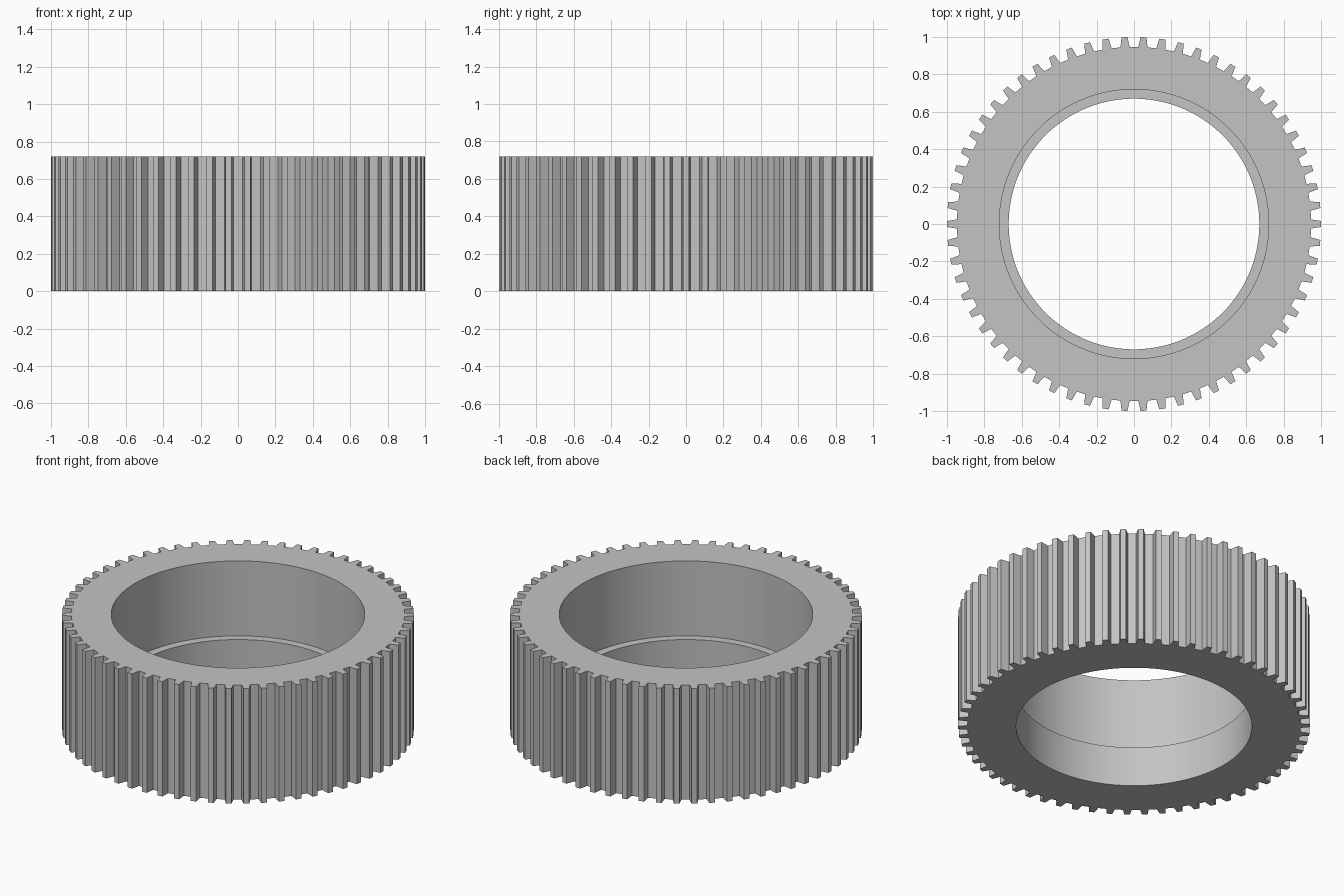
import bpy
import bmesh
import math

cube = bpy.data.objects.get("Cube")
if cube:
    bpy.data.objects.remove(cube, do_unlink=True)

TEETH = 62
HEIGHT = 0.72
LEDGE_Z = 0.25
BORE_R = 0.72
LIP_R = 0.67

# Half of one tooth: (angle from tooth centre, radius), root to tip
FLANK = [(0.026, 0.947), (0.021, 0.972), (0.016, 1.0)]
TOOTH = [(-a, r) for a, r in FLANK] + [(a, r) for a, r in reversed(FLANK)]

# Closed toothed outline as (angle, radius)
outline = [(math.tau * i / TEETH + a, r) for i in range(TEETH) for a, r in TOOTH]

bm = bmesh.new()


def ring(z, radius=None):
    """Loop of vertices: toothed outline, or a circle if a radius is given."""
    return [bm.verts.new(((radius or r) * math.cos(a), (radius or r) * math.sin(a), z))
            for a, r in outline]


# Section around the gear: toothed wall, top face, bore, ledge, lip, bottom face
section = [
    ring(0), ring(HEIGHT),
    ring(HEIGHT, BORE_R), ring(LEDGE_Z, BORE_R),
    ring(LEDGE_Z, LIP_R), ring(0, LIP_R),
]
count = len(outline)
for k, low in enumerate(section):
    high = section[(k + 1) % len(section)]
    for i in range(count):
        j = (i + 1) % count
        bm.faces.new((low[i], low[j], high[j], high[i]))
bmesh.ops.recalc_face_normals(bm, faces=bm.faces)

mesh = bpy.data.meshes.new("gear_ring")
bm.to_mesh(mesh)
bm.free()
gear = bpy.data.objects.new("gear_ring", mesh)
bpy.context.collection.objects.link(gear)

# Plain grey metal
grey = bpy.data.materials.new("grey")
grey.use_nodes = True
colour = (0.55, 0.55, 0.55, 1)
grey.diffuse_color = colour
grey.node_tree.nodes["Principled BSDF"].inputs["Base Color"].default_value = colour
mesh.materials.append(grey)

# Smooth bore with crisp tooth edges
bpy.ops.object.select_all(action="DESELECT")
gear.select_set(True)
bpy.context.view_layer.objects.active = gear
bpy.ops.object.shade_smooth_by_angle(angle=math.radians(20))
